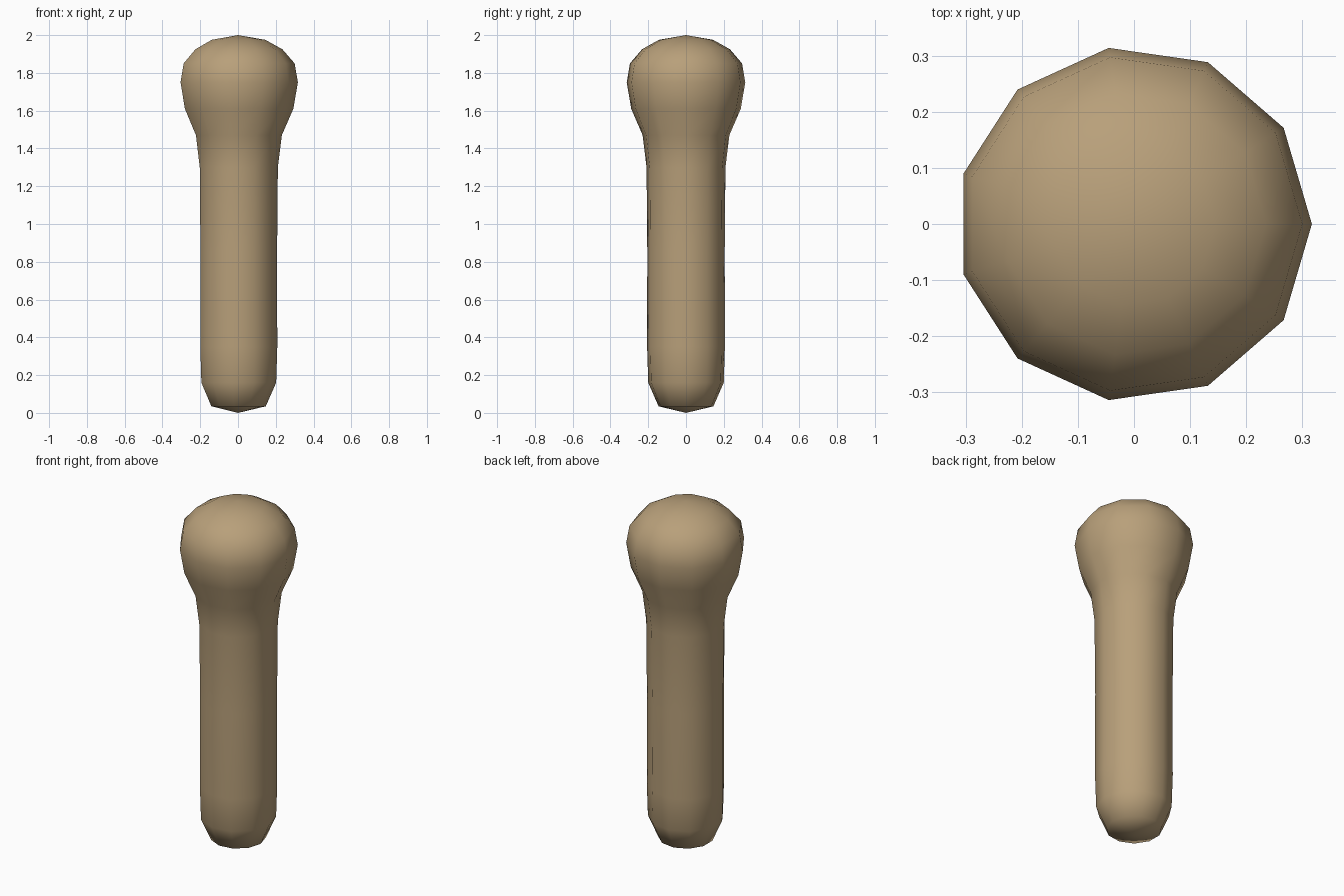
import bpy
import bmesh
from math import cos, sin, tau

cube = bpy.data.objects.get("Cube")
if cube:
    bpy.data.objects.remove(cube, do_unlink=True)

SIDES = 11

# One colour for the whole peg
tan = bpy.data.materials.new("tan wood")
tan.use_nodes = True
colour = (0.48, 0.35, 0.195, 1)
tan.diffuse_color = colour
tan.node_tree.nodes["Principled BSDF"].inputs["Base Color"].default_value = colour

# Profile from the rounded foot to the knob: radius, height
profile = [(0.147, 0.035), (0.202, 0.16), (0.208, 0.35), (0.207, 0.85), (0.211, 1.3),
           (0.232, 1.47), (0.293, 1.61), (0.317, 1.75), (0.300, 1.85),
           (0.235, 1.925), (0.145, 1.975)]


def lathe(name, profile, bottom, top):
    """Turn a profile around z and close it with a point at each end."""
    bm = bmesh.new()
    rings = [[bm.verts.new((r * cos(tau * i / SIDES), r * sin(tau * i / SIDES), z))
              for i in range(SIDES)] for r, z in profile]
    foot = bm.verts.new((0, 0, bottom))
    crown = bm.verts.new((0, 0, top))
    for i in range(SIDES):
        j = (i + 1) % SIDES
        for low, high in zip(rings, rings[1:]):
            bm.faces.new((low[i], low[j], high[j], high[i]))
        bm.faces.new((foot, rings[0][j], rings[0][i]))
        bm.faces.new((crown, rings[-1][i], rings[-1][j]))
    for face in bm.faces:
        face.smooth = True
    mesh = bpy.data.meshes.new(name)
    bm.to_mesh(mesh)
    bm.free()
    mesh.materials.append(tan)
    obj = bpy.data.objects.new(name, mesh)
    bpy.context.collection.objects.link(obj)
    return obj


# Round shaft with a bulging knob, in one continuous surface
lathe("knobbed_peg", profile, 0, 2)
